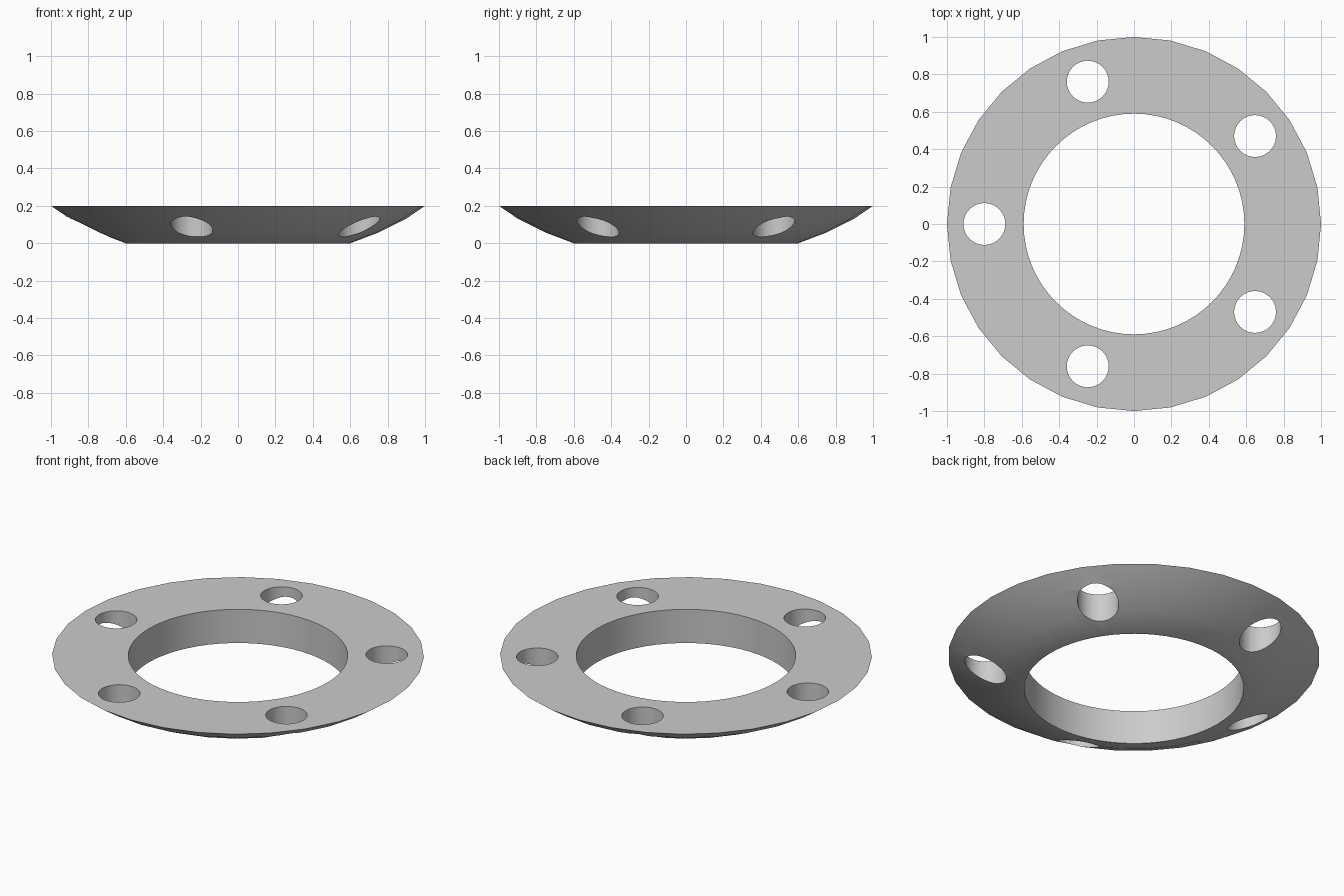
import bpy
import bmesh
from math import cos, sin, tau, radians

cube = bpy.data.objects.get("Cube")
if cube:
    bpy.data.objects.remove(cube, do_unlink=True)

grey = bpy.data.materials.new("plain grey")
grey.use_nodes = True
colour = (0.6, 0.6, 0.6, 1)
grey.diffuse_color = colour
grey.node_tree.nodes["Principled BSDF"].inputs["Base Color"].default_value = colour


def lathe(name, profile, sides, centre=(0, 0)):
    """Solid of revolution, capped at both ends; profile runs bottom to top."""
    bm = bmesh.new()
    rings = []
    for r, z in profile:
        rings.append([bm.verts.new((centre[0] + r * cos(tau * i / sides),
                                    centre[1] + r * sin(tau * i / sides), z))
                      for i in range(sides)])
    for low, high in zip(rings, rings[1:]):
        for i in range(sides):
            j = (i + 1) % sides
            bm.faces.new((low[i], low[j], high[j], high[i]))
    bm.faces.new(rings[0][::-1])
    bm.faces.new(rings[-1])
    mesh = bpy.data.meshes.new(name)
    bm.to_mesh(mesh)
    bm.free()
    mesh.materials.append(grey)
    obj = bpy.data.objects.new(name, mesh)
    bpy.context.collection.objects.link(obj)
    return obj


# Dished plate with a rounded underside
ring = lathe("flange_ring", [(0.6, 0), (0.75, 0.057), (0.9, 0.132), (1, 0.2)], 32)

# Central bore and five bolt holes
cutters = [lathe("bore_cutter", [(0.59, -0.2), (0.59, 0.4)], 64)]
for k in range(5):
    a = tau * (0.5 + k / 5)
    cutters.append(lathe("bolt_hole_cutter", [(0.112, -0.2), (0.112, 0.4)], 32,
                         (0.8 * cos(a), 0.8 * sin(a))))

bpy.ops.object.select_all(action="DESELECT")
bpy.context.view_layer.objects.active = ring
ring.select_set(True)
for cutter in cutters:
    cutter.hide_render = True
    mod = ring.modifiers.new("cut", "BOOLEAN")
    mod.operation = "DIFFERENCE"
    mod.solver = "EXACT"
    mod.object = cutter
    bpy.ops.object.modifier_apply(modifier=mod.name)
    bpy.data.objects.remove(cutter, do_unlink=True)

bpy.ops.object.shade_smooth_by_angle(angle=radians(25))
